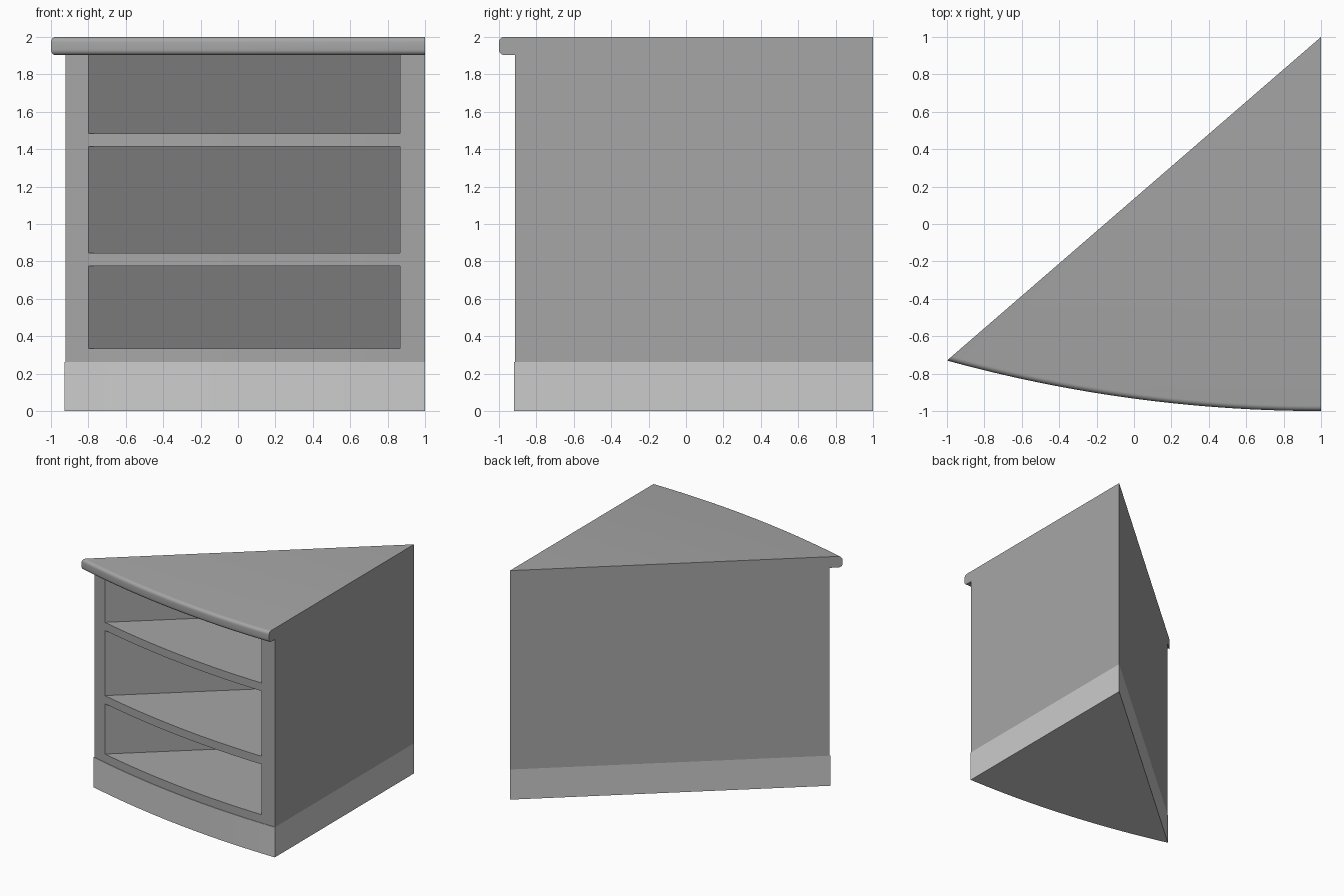
import bpy, bmesh, math

if "Cube" in bpy.data.objects:
    bpy.data.objects.remove(bpy.data.objects["Cube"])

APEX = (1.0, 1.0)
SLOPE = 0.865           # slanted back edge, seen from above
R = 7.54                # radius of the bowed front
CY = -1 + R             # arc centre is at (1, CY)


def arc_y(x, d):
    return CY - math.sqrt((R - d) ** 2 - (x - 1) ** 2)


def outline(d, n=32):
    """Wedge footprint with the bowed front moved inward by d."""
    c, a, r = 1 - CY, 1 + SLOPE ** 2, R - d
    u = (-SLOPE * c - math.sqrt((SLOPE * c) ** 2 - a * (c * c - r * r))) / a
    xs = [1 + u * (1 - i / n) for i in range(n + 1)]
    return [(x, arc_y(x, d)) for x in xs] + [APEX]


def loft(bm, rings):
    """Join footprints stacked in z into a closed solid."""
    loops = [[bm.verts.new((x, y, z)) for x, y in pts] for pts, z in rings]
    n = len(loops[0])
    for a, b in zip(loops, loops[1:]):
        # the apex is a shared corner, so the side walls stay planar
        for i in range(n):
            j = (i + 1) % n
            bm.faces.new((a[i], a[j], b[j], b[i]))
    bm.faces.new(loops[0][::-1])
    bm.faces.new(loops[-1])


def make(name, solids, mat=None):
    bm = bmesh.new()
    for rings in solids:
        loft(bm, rings)
    bmesh.ops.recalc_face_normals(bm, faces=bm.faces[:])
    me = bpy.data.meshes.new(name)
    bm.to_mesh(me)
    bm.free()
    ob = bpy.data.objects.new(name, me)
    bpy.context.collection.objects.link(ob)
    if mat:
        me.materials.append(mat)
    return ob


def smooth(ob):
    bpy.ops.object.select_all(action='DESELECT')
    ob.select_set(True)
    bpy.context.view_layer.objects.active = ob
    bpy.ops.object.shade_smooth_by_angle(angle=math.radians(32))


def grey(name, v):
    m = bpy.data.materials.new(name)
    m.diffuse_color = (v, v, v, 1)
    m.use_nodes = True
    m.node_tree.nodes["Principled BSDF"].inputs["Base Color"].default_value = m.diffuse_color
    return m


dark, light = grey("dark_grey", 0.38), grey("light_grey", 0.8)

# plinth
plinth = make("plinth", [[(outline(0.08), 0), (outline(0.08), 0.263)]], light)

# cabinet carcass
carcass = make("carcass", [[(outline(0.085), 0.263), (outline(0.085), 1.903)]], dark)

# three open bays, each a wedge whose back runs parallel to the slanted side
x0, x1 = -0.8, 0.865
y0 = arc_y(x0, 0.085)
bay = [(x0, -1.2), (x1, -1.2), (x1, y0 + SLOPE * (x1 - x0)), (x0, y0)]
bays = [(0.335, 0.775), (0.845, 1.415), (1.485, 2.0)]
cutter = make("bay_cutter", [[(bay, a), (bay, b)] for a, b in bays])
cutter.hide_render = True
mod = carcass.modifiers.new("bays", 'BOOLEAN')
mod.operation = 'DIFFERENCE'
mod.solver = 'EXACT'
mod.object = cutter
bpy.context.view_layer.objects.active = carcass
bpy.ops.object.modifier_apply(modifier=mod.name)
bpy.data.objects.remove(cutter, do_unlink=True)

# worktop with a rounded front edge
r, zb, zt, k = 0.028, 1.903, 2.0, 5
angles = [i / k * math.pi / 2 for i in range(k + 1)]
profile = [(r - r * math.sin(t), zb + r - r * math.cos(t)) for t in angles]
profile += [(r - r * math.cos(t), zt - r + r * math.sin(t)) for t in angles]
worktop = make("worktop", [[(outline(d), z) for d, z in profile]], dark)

for part in (plinth, carcass, worktop):
    smooth(part)
